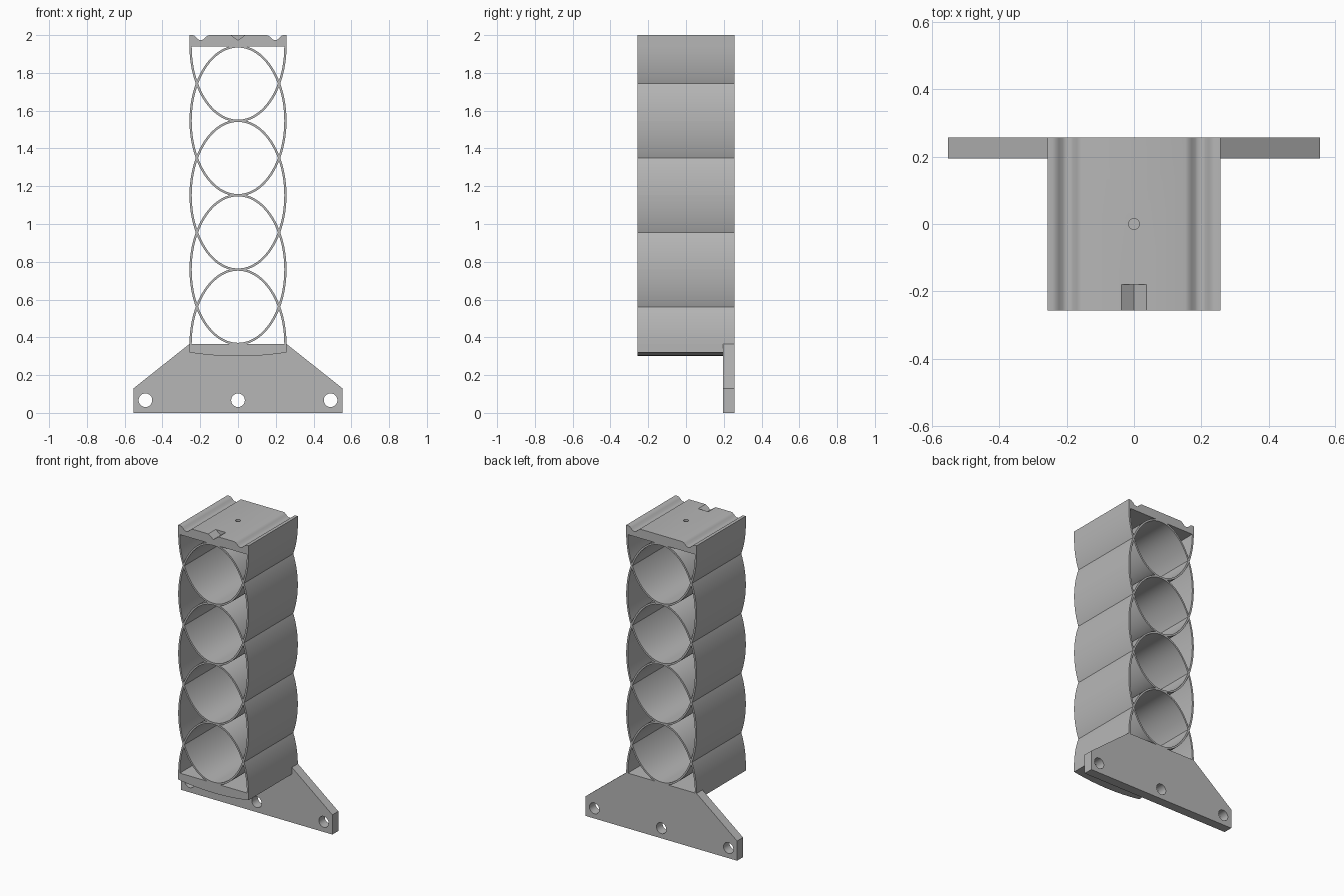
import bpy, bmesh, math

if "Cube" in bpy.data.objects:
    bpy.data.objects.remove(bpy.data.objects["Cube"])

HALF = 0.257           # half width and half depth of the tower
TOP, BASE = 1.94, 0.365
STEP = (TOP - BASE) / 4
WALL = 0.012

grey = bpy.data.materials.new("plain grey")
grey.use_nodes = True
grey.diffuse_color = (0.47, 0.47, 0.47, 1)
grey.node_tree.nodes["Principled BSDF"].inputs["Base Color"].default_value = grey.diffuse_color


def prism(name, outline, y0, y1):
    """Extrude an (x, z) outline from y0 to y1."""
    bm = bmesh.new()
    face = bm.faces.new([bm.verts.new((x, y0, z)) for x, z in outline])
    out = bmesh.ops.extrude_face_region(bm, geom=[face])
    moved = [v for v in out["geom"] if isinstance(v, bmesh.types.BMVert)]
    bmesh.ops.translate(bm, verts=moved, vec=(0, y1 - y0, 0))
    bmesh.ops.recalc_face_normals(bm, faces=bm.faces)
    mesh = bpy.data.meshes.new(name)
    bm.to_mesh(mesh)
    bm.free()
    mesh.materials.append(grey)
    obj = bpy.data.objects.new(name, mesh)
    bpy.context.collection.objects.link(obj)
    return obj


def select(obj):
    bpy.ops.object.select_all(action='DESELECT')
    obj.select_set(True)
    bpy.context.view_layer.objects.active = obj


def smooth(obj):
    select(obj)
    bpy.ops.object.shade_smooth_by_angle(angle=math.radians(30))


def cut(obj, cutter):
    """Subtract the cutter for good and remove it."""
    cutter.hide_render = True
    mod = obj.modifiers.new("cut", 'BOOLEAN')
    mod.object, mod.operation, mod.solver = cutter, 'DIFFERENCE', 'EXACT'
    select(obj)
    bpy.ops.object.modifier_apply(modifier=mod.name)
    bpy.data.objects.remove(cutter)


def drill(obj, location, radius, depth, rotation):
    bpy.ops.mesh.primitive_cylinder_add(vertices=40, radius=radius, depth=depth,
                                        location=location, rotation=rotation)
    cutter = bpy.context.object
    cutter.data.materials.append(grey)
    cut(obj, cutter)


def arc(cz, a, b, start, end, n):
    angles = [start + (end - start) * i / n for i in range(n + 1)]
    return [(a * math.cos(t), cz + b * math.sin(t)) for t in angles]


# Overlapping oval shells; the first and last are half shells
tall = STEP + WALL / 2
for k in range(5):
    cz = TOP - k * STEP
    if k in (0, 4):
        spans = [(math.pi, 2 * math.pi) if k == 0 else (0, math.pi)]
    else:
        spans = [(0, math.pi), (math.pi, 2 * math.pi)]
    for i, (s, e) in enumerate(spans):
        outer = arc(cz, HALF, tall, s, e, 48)
        inner = arc(cz, HALF - WALL, tall - WALL, s, e, 48)
        smooth(prism(f"oval_shell_{k + 1}_{i + 1}", outer + inner[::-1], -HALF, HALF))

# Top plate with two rounded grooves running front to back
groove = [(-0.045, 2.0), (-0.035, 1.997), (-0.026, 1.989), (-0.015, 1.978), (-0.007, 1.974)]
groove += [(-x, z) for x, z in reversed(groove)]
outline = [(-HALF, TOP), (-HALF, 2.0)]
for side in (-0.197, 0.197):
    outline += [(side + x, z) for x, z in groove]
outline += [(HALF, 2.0), (HALF, TOP)]
top_plate = prism("top_plate", outline, -HALF, HALF)
cut(top_plate, prism("notch_cutter", [(-0.04, 2.002), (0, 1.973), (0.04, 2.002)], -0.3, -0.18))
drill(top_plate, (0, 0, 2.0), 0.016, 0.08, (0, 0, 0))
smooth(top_plate)

# Bottom plate with a gently bowed underside
n = 24
bow = [(HALF * (2 * i / n - 1), 0.32 - 0.02 * (1 - (2 * i / n - 1) ** 2)) for i in range(n + 1)]
smooth(prism("bottom_plate", bow + [(HALF, BASE), (-HALF, BASE)], -HALF, HALF - 0.03))

# Mounting plate at the back with three screw holes
wing = [(0.553, 0), (0.553, 0.13), (HALF, BASE)]
mount = prism("mounting_plate", wing + [(-x, z) for x, z in reversed(wing)], 0.195, HALF)
for x in (-0.49, 0, 0.49):
    drill(mount, (x, 0.226, 0.067), 0.036, 0.2, (math.pi / 2, 0, 0))
smooth(mount)
